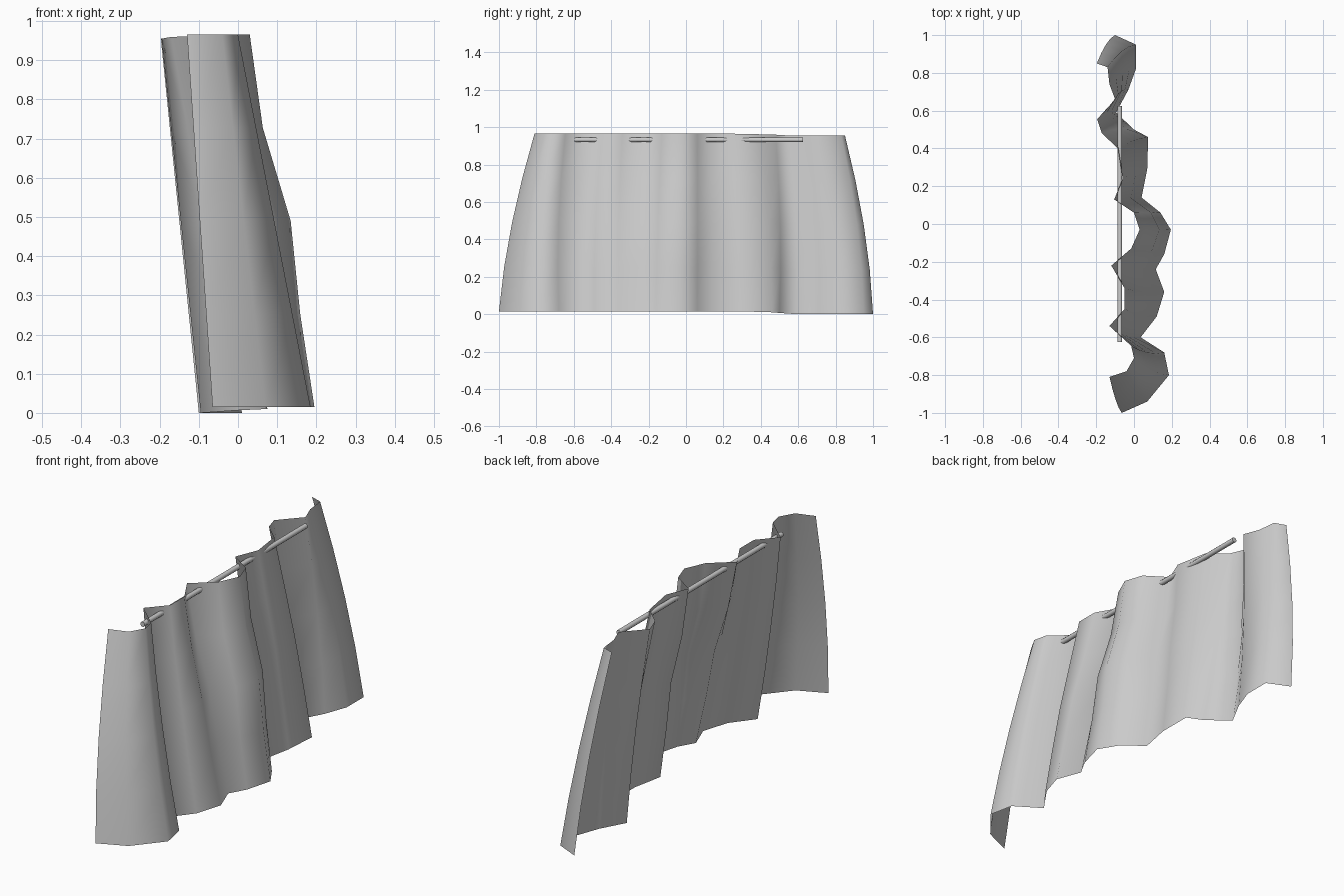
import bpy, bmesh, math

if "Cube" in bpy.data.objects:
    bpy.data.objects.remove(bpy.data.objects["Cube"])

# Fold lines of the cloth in plan view: (x, y) at the upper edge and at the hem
TOP = [(-.13, -.81), (-.04, -.78), (0, -.71), (-.015, -.645), (-.13, -.54),
       (-.05, -.45), (-.05, -.34), (-.12, -.22), (-.015, -.13), (.03, -.03),
       (0, .06), (-.105, .13), (-.06, .24), (-.085, .40), (-.17, .48),
       (-.195, .555), (-.10, .66), (-.13, .74), (-.14, .83), (-.197, .85)]
HEM = [(-.065, -1), (.07, -.94), (.185, -.80), (.16, -.68), (.035, -.60),
       (.12, -.49), (.16, -.36), (.115, -.24), (.16, -.16), (.195, -.03),
       (.14, .06), (.04, .14), (.07, .29), (.075, .46), (0, .50),
       (-.095, .59), (-.03, .71), (.01, .82), (.01, .95), (-.10, 1)]
# Height fraction of each row and its sideways sway near the middle of the cloth
ROWS = [(0, 0), (.25, .005), (.5, .022), (.75, -.008), (1, 0)]


def finish(name, bm):
    mesh = bpy.data.meshes.new(name)
    bm.to_mesh(mesh)
    bm.free()
    obj = bpy.data.objects.new(name, mesh)
    bpy.context.collection.objects.link(obj)
    return obj


# Curtain: hanging sheet, leaning and flaring toward the hem
bm = bmesh.new()
grid = []
for t, sway in ROWS:
    row = []
    for (tx, ty), (hx, hy) in zip(TOP, HEM):
        x = hx + (tx - hx) * t + sway * math.exp(-((hy + .05) / .3) ** 2)
        y = (hy + (ty - hy) * t) * (1 + .11 * t * (1 - t))
        drop = min(1, max(0, (hy - .4) / .18))
        z = .015 * (1 - drop) * (1 - t) + (.965 - .01 * drop) * t
        row.append(bm.verts.new((x, y, z)))
    grid.append(row)
for low, high in zip(grid, grid[1:]):
    for i in range(len(low) - 1):
        bm.faces.new((low[i], low[i + 1], high[i + 1], high[i]))
for f in bm.faces:
    f.smooth = True
finish("curtain", bm)

# Rod: thin bar threaded through the folds
bpy.ops.mesh.primitive_cylinder_add(vertices=10, radius=.012, depth=1.25,
                                    location=(-.075, 0, .932),
                                    rotation=(math.pi / 2, 0, 0))
bpy.context.object.name = "curtain_rod"
bpy.ops.object.shade_smooth_by_angle(angle=math.radians(40))
